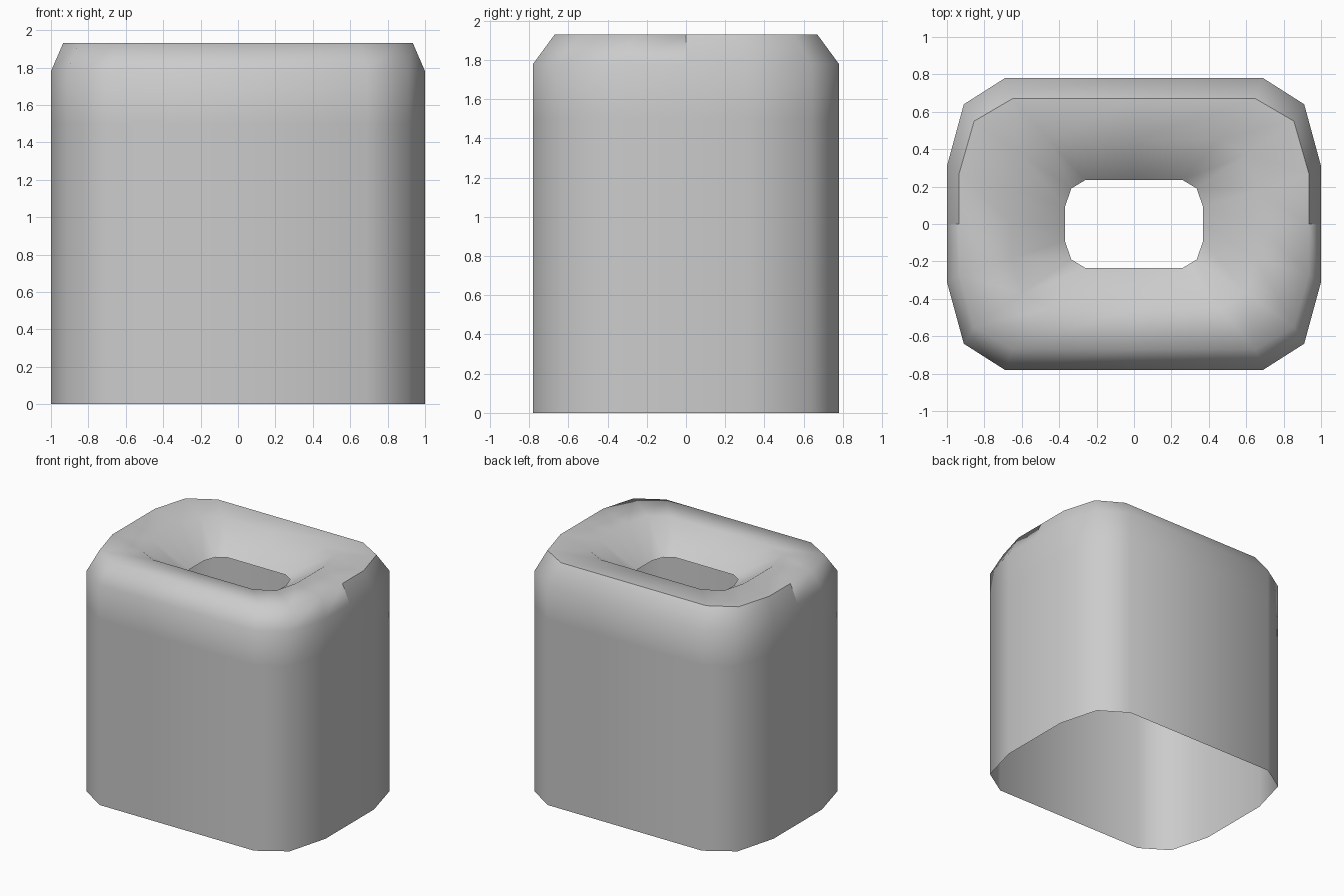
import bpy
import bmesh

cube = bpy.data.objects.get("Cube")
if cube:
    bpy.data.objects.remove(cube)

# Plain grey finish
grey = bpy.data.materials.new("plain_grey")
grey.use_nodes = True
colour = (0.6, 0.6, 0.6, 1)
grey.diffuse_color = colour
grey.node_tree.nodes["Principled BSDF"].inputs["Base Color"].default_value = colour

# Quarter outlines of the rounded rectangle: side, corner, front
WALL = [(1, 0.31), (0.91, 0.64), (0.69, 0.78)]
CREST = [(0.935, 0.27), (0.855, 0.55), (0.65, 0.67)]
LIP = [(0.65, 0.18), (0.6, 0.37), (0.45, 0.45)]
HOLE = [(0.37, 0.09), (0.335, 0.19), (0.26, 0.235)]

# Section from the open bottom, over the top and down into the opening
SECTION = [(WALL, 0), (WALL, 1.5), (WALL, 1.78), (CREST, 1.93), (LIP, 1.925), (HOLE, 1.73)]
SHOULDER_RING, CREST_RING = 2, 3


def full_outline(quarter):
    """Mirror a quarter outline into a closed counter-clockwise ring."""
    half = quarter + [(0, quarter[-1][1])] + [(-x, y) for x, y in reversed(quarter)]
    return [(quarter[0][0], 0)] + half + [(-quarter[0][0], 0)] + [(-x, -y) for x, y in half]


bm = bmesh.new()
rings = [[bm.verts.new((x, y, z)) for x, y in full_outline(q)] for q, z in SECTION]
count = len(rings[0])
for low, high in zip(rings, rings[1:]):
    for i in range(count):
        j = (i + 1) % count
        face = bm.faces.new((low[i], low[j], high[j], high[i]))
        face.smooth = True

# Hard crease along the back half of the crest, ending in a short seam at each side
crest, shoulder = rings[CREST_RING], rings[SHOULDER_RING]
for i in range(count // 2):
    bm.edges.get((crest[i], crest[i + 1])).smooth = False
for i in (0, count // 2):
    bm.edges.get((crest[i], shoulder[i])).smooth = False

# Tissue box cover: one thin open shell
mesh = bpy.data.meshes.new("box_cover")
bm.to_mesh(mesh)
bm.free()
mesh.materials.append(grey)
cover = bpy.data.objects.new("box_cover", mesh)
bpy.context.collection.objects.link(cover)
